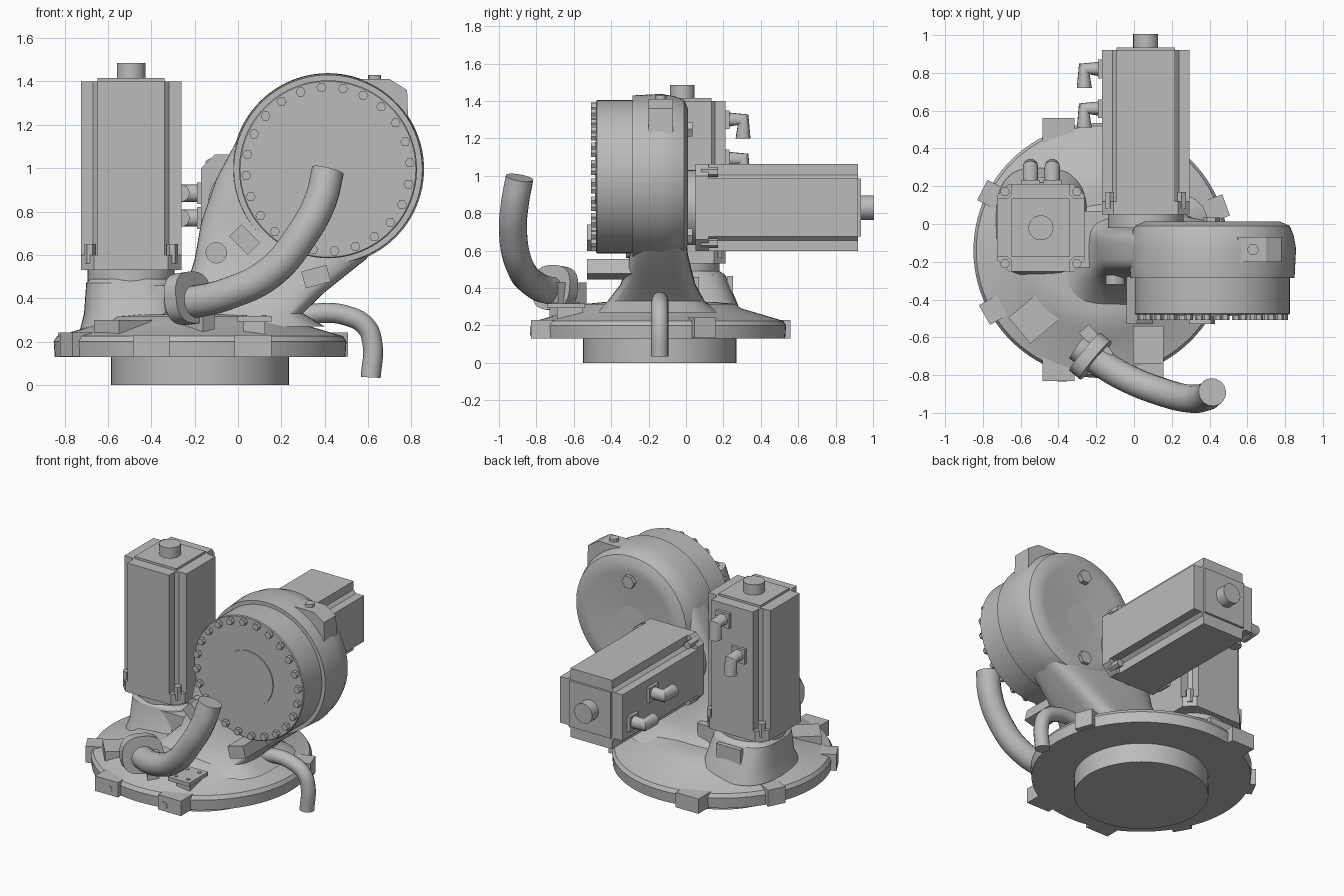
import bpy, bmesh, math
from math import pi, cos, sin, radians
from mathutils import Matrix, Vector

cube = bpy.data.objects.get("Cube")
if cube:
    bpy.data.objects.remove(cube, do_unlink=True)

grey = bpy.data.materials.new("cast_grey")
grey.use_nodes = True
colour = (0.5, 0.5, 0.5, 1)
grey.diffuse_color = colour
grey.node_tree.nodes["Principled BSDF"].inputs["Base Color"].default_value = colour

T = Matrix.Translation
FACING_FRONT = Matrix.Rotation(pi / 2, 4, 'X')   # local z points to -y


def finish(obj, angle=30):
    bpy.ops.object.select_all(action='DESELECT')
    obj.select_set(True)
    bpy.context.view_layer.objects.active = obj
    bpy.ops.object.shade_smooth_by_angle(angle=radians(angle))
    return obj


def loft(name, rings, matrix=Matrix(), angle=30):
    """Skin a stack of equal-length rings and cap both ends."""
    bm = bmesh.new()
    loops = [[bm.verts.new(matrix @ Vector(p)) for p in ring] for ring in rings]
    for a, b in zip(loops, loops[1:]):
        for i in range(len(a)):
            j = (i + 1) % len(a)
            bm.faces.new((a[i], a[j], b[j], b[i]))
    bm.faces.new(loops[0])
    bm.faces.new(loops[-1])
    bmesh.ops.recalc_face_normals(bm, faces=bm.faces)
    mesh = bpy.data.meshes.new(name)
    bm.to_mesh(mesh)
    bm.free()
    mesh.materials.append(grey)
    obj = bpy.data.objects.new(name, mesh)
    bpy.context.collection.objects.link(obj)
    return finish(obj, angle)


def revolve(name, profile, matrix=Matrix(), sides=64):
    turns = [2 * pi * i / sides for i in range(sides)]
    return loft(name, [[(r * cos(t), r * sin(t), z) for t in turns] for r, z in profile], matrix)


def cylinder(name, radius, z0, z1, matrix=Matrix(), sides=32):
    return revolve(name, [(radius, z0), (radius, z1)], matrix, sides)


def prism(name, outline, z0, z1, matrix=Matrix()):
    return loft(name, [[(x, y, z) for x, y in outline] for z in (z0, z1)], matrix)


def box(name, size, centre, turn=0):
    hx, hy, hz = (s / 2 for s in size)
    outline = [(-hx, -hy), (hx, -hy), (hx, hy), (-hx, hy)]
    return prism(name, outline, -hz, hz, T(centre) @ Matrix.Rotation(radians(turn), 4, 'Z'))


def oval(x0, x1, y0, y1, z, power=4, sides=64):
    """Superellipse ring between the given limits."""
    ring = []
    for i in range(sides):
        c, s = cos(2 * pi * i / sides), sin(2 * pi * i / sides)
        u = math.copysign(abs(c) ** (2 / power), c)
        v = math.copysign(abs(s) ** (2 / power), s)
        ring.append(((x0 + x1) / 2 + u * (x1 - x0) / 2, (y0 + y1) / 2 + v * (y1 - y0) / 2, z))
    return ring


def tube(name, points, radius, matrix=Matrix(), smooth=True):
    curve = bpy.data.curves.new(name, 'CURVE')
    curve.dimensions = '3D'
    curve.bevel_depth, curve.bevel_resolution = radius, 6
    curve.use_fill_caps = True
    spline = curve.splines.new('BEZIER')
    spline.bezier_points.add(len(points) - 1)
    for bp, p in zip(spline.bezier_points, points):
        bp.co = matrix @ Vector(p)
        bp.handle_left_type = bp.handle_right_type = 'AUTO' if smooth else 'VECTOR'
    curve.materials.append(grey)
    obj = bpy.data.objects.new(name, curve)
    bpy.context.collection.objects.link(obj)
    bpy.ops.object.select_all(action='DESELECT')
    obj.select_set(True)
    bpy.context.view_layer.objects.active = obj
    bpy.ops.object.convert(target='MESH')
    return finish(bpy.context.object, 40)


# Base: round foot and domed turntable plate
BASE = T((-0.175, -0.14, 0))
cylinder("foot", 0.41, 0, 0.14, BASE, 64)
revolve("turntable", [(0.67, 0.13), (0.675, 0.2), (0.66, 0.225), (0.44, 0.29),
                      (0.40, 0.315), (0.3, 0.325)], BASE, 96)

# Lugs around the plate rim
for x, y in ((-0.4, -0.745), (0.07, -0.745), (-0.4, 0.475)):
    box("rim_lug", (0.17, 0.17, 0.1), (x, y, 0.18))
for angle in (153, 209, 20):
    a = radians(angle)
    box("side_lug", (0.14, 0.12, 0.11), (-0.175 + 0.635 * cos(a), -0.14 + 0.635 * sin(a), 0.187), angle)
for x in (-0.38, 0.03):
    cylinder("lug_plug", 0.024, 0, 0.004, T((x, -0.83, 0.17)) @ FACING_FRONT, 16)
box("sloped_pad", (0.2, 0.18, 0.1), (-0.53, -0.5, 0.25), 40)

# Four-bolt cover on the front of the plate
box("cover_stand", (0.1, 0.14, 0.08), (0.075, -0.62, 0.26))
box("cover_plate", (0.16, 0.2, 0.025), (0.075, -0.64, 0.305))
for sx in (-1, 1):
    for sy in (-1, 1):
        cylinder("cover_bolt", 0.012, 0.317, 0.322, T((0.075 + sx * 0.045, -0.64 + sy * 0.06, 0)), 10)

# Neck that sweeps up into the round arm housing: z, x limits, y limits
neck = [(0.27, -0.5, 0.40, -0.48, 0.18), (0.33, -0.34, 0.30, -0.42, 0.10),
        (0.42, -0.25, 0.39, -0.35, 0.05), (0.58, -0.20, 0.59, -0.30, 0.01),
        (0.75, -0.17, 0.73, -0.28, -0.005), (0.95, -0.10, 0.78, -0.275, -0.01),
        (1.13, -0.005, 0.72, -0.27, -0.02), (1.25, 0.08, 0.65, -0.26, -0.03)]
loft("neck", [oval(x0, x1, y0, y1, z) for z, x0, x1, y0, y1 in neck], angle=40)

# Arm housing and gearbox flange, turned about the y axis
HUB = T((0.415, 0, 0.995)) @ FACING_FRONT
revolve("arm_housing", [(0.04, 0.02), (0.31, -0.012), (0.36, -0.012), (0.41, 0.01), (0.43, 0.06),
                        (0.443, 0.13), (0.435, 0.285), (0.3, 0.285)], HUB, 96)
revolve("gearbox_flange", [(0.4, 0.27), (0.41, 0.28), (0.41, 0.475), (0.405, 0.48)], HUB, 96)
cylinder("centre_cover", 0.185, 0.47, 0.486, HUB, 48)
for i in range(24):
    a = 2 * pi * (i + 0.3) / 24
    cylinder("flange_bolt", 0.023, 0.475, 0.508, HUB @ T((0.378 * cos(a), 0.378 * sin(a), 0)), 6)

# Hexagonal plugs on the housing back and the neck front
for z in (1.25, 0.68):
    cylinder("rear_plug", 0.045, -0.01, 0.035, T((0.41, 0, z)) @ FACING_FRONT.inverted(), 6)
cylinder("neck_plug", 0.05, 0.27, 0.32, T((-0.1, 0, 0.61)) @ FACING_FRONT, 12)

# Lifting lug on the upper shoulder
prism("lifting_lug", [(0.5, 1.3), (0.55, 1.41), (0.7, 1.41), (0.78, 1.36), (0.785, 1.2), (0.7, 1.15)],
      0.07, 0.2, FACING_FRONT)
cylinder("lifting_bolt", 0.03, 1.4, 1.43, T((0.63, -0.135, 0)), 12)

# Stop blocks beneath the flange
for x, z, turn in ((0.03, 0.67, -45), (0.36, 0.5, 15)):
    m = T((x, 0, z)) @ FACING_FRONT @ Matrix.Rotation(radians(turn), 4, 'Z')
    prism("stop_block", [(-0.06, -0.04), (0.06, -0.04), (0.06, 0.04), (-0.06, 0.04)], 0.26, 0.53, m)


def motor(prefix, m):
    """Drive motor along local z, standing on its flange at z = 0."""
    w, a, c = 0.232, 0.155, 0.175
    quarter = [(w, a), (c, a), (a, c), (a, w)]
    cross, plate = [], []
    for k in range(4):
        spin = Matrix.Rotation(k * pi / 2, 2)
        cross += [spin @ Vector(p) for p in quarter]
        plate += [spin @ Vector(p) for p in ((w, 0.17), (0.17, w))]
        corner = spin @ Vector((0.19, 0.19))
        cylinder(prefix + "_bolt", 0.026, 0.03, 0.12, m @ T((corner.x, corner.y, 0)), 6)
    prism(prefix + "_body", cross, 0.06, 0.87, m)
    prism(prefix + "_flange", plate, 0, 0.07, m)
    cylinder(prefix + "_collar", 0.2, -0.07, 0.01, m, 48)
    prism(prefix + "_end_plate", [(-a, -a), (a, -a), (a, a), (-a, a)], 0.86, 0.885, m)
    cylinder(prefix + "_end_cap", 0.066, 0.87, 0.955, m)
    # Elbow connectors on one face
    for x, z in ((0.06, 0.77), (-0.055, 0.56)):
        base = m @ T((x, w, z)) @ FACING_FRONT.inverted()
        prism(prefix + "_socket", [(-0.05, -0.05), (0.05, -0.05), (0.05, 0.05), (-0.05, 0.05)], -0.01, 0.02, base)
        tube(prefix + "_elbow", [(x, w, z), (x, 0.325, z), (x, 0.325, z - 0.1)], 0.04, m, False)


# Upright motor on its pod, and the rear motor lying along y
motor("upright_motor", T((-0.493, -0.02, 0.53)))
motor("rear_motor", T((0.062, 0.05, 0.83)) @ Matrix(((0, -1, 0, 0), (0, 0, 1, 0), (-1, 0, 0, 0), (0, 0, 0, 1))))
loft("motor_pod", [oval(-0.73, -0.22, -0.3, 0.3, 0.25, 3), oval(-0.71, -0.25, -0.26, 0.27, 0.33, 3),
                   oval(-0.7, -0.28, -0.23, 0.21, 0.47, 3), oval(-0.68, -0.3, -0.21, 0.18, 0.49, 3)])
box("pod_bridge", (0.4, 0.3, 0.16), (-0.33, -0.08, 0.38))
box("pod_side_plate", (0.18, 0.03, 0.13), (-0.49, 0.235, 0.4))

# Cable hose with its clamp and foot
tube("cable_hose", [(-0.3, -0.65, 0.38), (-0.2, -0.72, 0.385), (-0.05, -0.81, 0.42), (0.15, -0.89, 0.52),
                    (0.3, -0.925, 0.7), (0.38, -0.915, 0.85), (0.415, -0.89, 0.99)], 0.075)
direction = Vector((0.77, -0.64, 0.12))
CLAMP = T((-0.23, -0.7, 0.4)) @ direction.to_track_quat('Z', 'Y').to_matrix().to_4x4()
loft("hose_clamp", [oval(-0.13, 0.13, -0.12, 0.12, z, 2.6) for z in (-0.035, 0.035)], CLAMP)
box("clamp_foot", (0.07, 0.2, 0.2), (-0.2, -0.63, 0.33), 40)

# Hooked drain pipe hanging over the plate edge
tube("drain_pipe", [(0.2, -0.14, 0.29), (0.36, -0.14, 0.33), (0.5, -0.14, 0.32), (0.59, -0.14, 0.27),
                    (0.62, -0.14, 0.19), (0.612, -0.14, 0.035)], 0.046)
